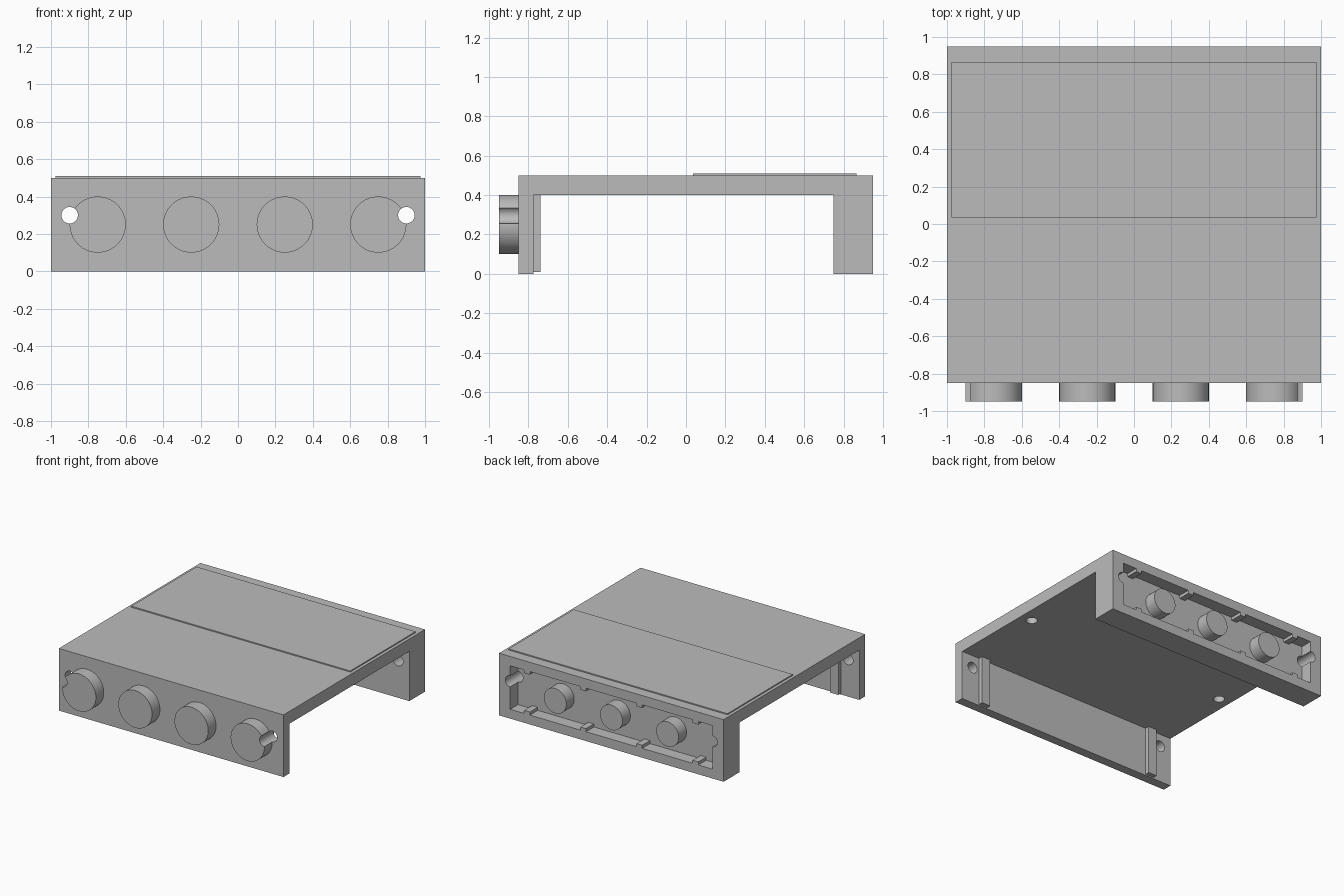
import bpy
from math import radians

default = bpy.data.objects.get("Cube")
if default:
    bpy.data.objects.remove(default, do_unlink=True)

grey = bpy.data.materials.new("plain_grey")
grey.use_nodes = True
COLOUR = (0.5, 0.5, 0.5, 1)
grey.diffuse_color = COLOUR
grey.node_tree.nodes["Principled BSDF"].inputs["Base Color"].default_value = COLOUR


def finish(name):
    ob = bpy.context.object
    ob.name = name
    ob.data.materials.clear()
    ob.data.materials.append(grey)
    return ob


def box(name, x, y, z):
    """Box between the (low, high) limits on each axis."""
    spans = (x, y, z)
    bpy.ops.mesh.primitive_cube_add(size=1, location=[(a + b) / 2 for a, b in spans])
    ob = bpy.context.object
    ob.scale = [b - a for a, b in spans]
    bpy.ops.object.transform_apply(location=False, rotation=False, scale=True)
    return finish(name)


def rod(name, centre, radius, length, along_y=True):
    turn = (radians(90), 0, 0) if along_y else (0, 0, 0)
    bpy.ops.mesh.primitive_cylinder_add(vertices=64, radius=radius, depth=length,
                                        location=centre, rotation=turn)
    ob = finish(name)
    bpy.ops.object.shade_smooth_by_angle(angle=radians(30))
    return ob


def cut(target, cutters):
    """Subtract each cutter from the target and remove the cutter."""
    bpy.ops.object.select_all(action="DESELECT")
    bpy.context.view_layer.objects.active = target
    target.select_set(True)
    for cutter in cutters:
        cutter.hide_render = True
        mod = target.modifiers.new("cut", "BOOLEAN")
        mod.operation, mod.solver, mod.object = "DIFFERENCE", "EXACT", cutter
        bpy.ops.object.modifier_apply(modifier=mod.name)
        bpy.data.objects.remove(cutter, do_unlink=True)
    bpy.ops.object.shade_smooth_by_angle(angle=radians(30))


def side_hole(side):
    return rod("hole_cutter", (side * 0.9, 0, 0.3), 0.044, 3)


# Bridge-shaped body: deck with a thin front wall and a thick back wall
body = box("body", (-1, 1), (-0.85, 0.95), (0, 0.5))
cut(body, [
    box("opening_cutter", (-2, 2), (-0.775, 0.75), (-1, 0.4)),
    box("recess_cutter", (-0.9, 0.9), (0.85, 2), (0.075, 0.425)),
    side_hole(-1), side_hole(1),
    rod("deck_hole_cutter", (-0.9, -0.1, 0.42), 0.042, 0.12, False),
    rod("deck_hole_cutter", (0.9, -0.1, 0.42), 0.042, 0.12, False),
])

# Raised panel on the rear half of the deck
box("top_panel", (-0.975, 0.975), (0.035, 0.865), (0.5, 0.509))

# Front knobs; the outer two are notched by the side holes
for i, x in enumerate((-0.75, -0.25, 0.25, 0.75)):
    knob = rod(f"front_knob_{i + 1}", (x, -0.9, 0.25), 0.15, 0.1)
    if abs(x) > 0.5:
        cut(knob, [side_hole(1 if x > 0 else -1)])

    # Small clips on the floor and ceiling of the back recess
    for level, z in (("lower", (0.075, 0.1)), ("upper", (0.4, 0.425))):
        box(f"{level}_clip_{i + 1}", (x - 0.025, x + 0.025), (0.85, 0.95), z)

# Pegs inside the back recess
for i, x in enumerate((-0.5, 0, 0.5)):
    rod(f"recess_peg_{i + 1}", (x, 0.9, 0.25), 0.1, 0.1)

# Upright ribs on the inside of the front wall
for side, x in (("right", -0.8), ("left", 0.8)):
    box(f"{side}_rib", (x - 0.0375, x + 0.0375), (-0.775, -0.74), (0.01, 0.4))
